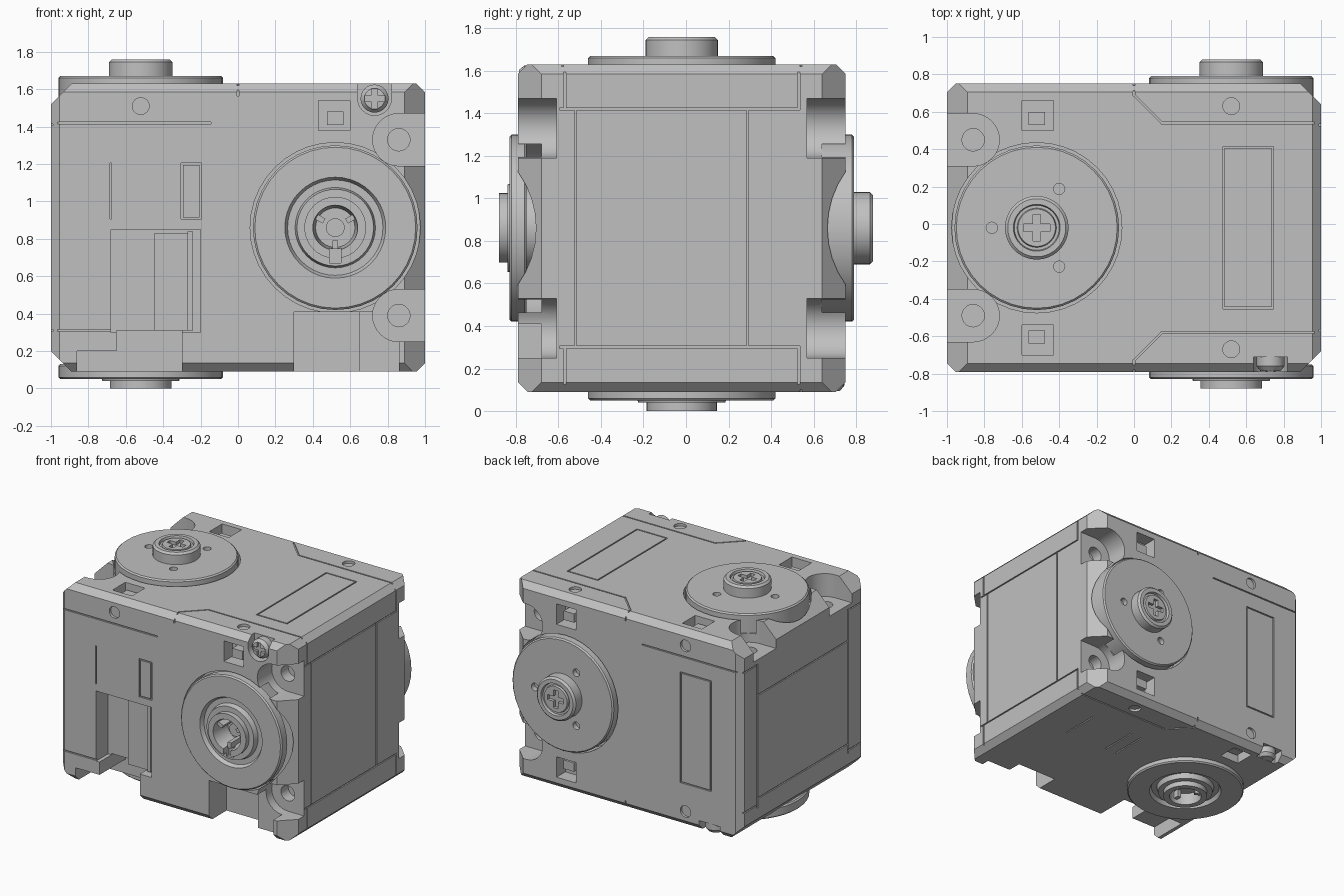
import bpy, bmesh
from math import pi, radians, sqrt, atan2
from mathutils import Matrix, Vector

cube = bpy.data.objects.get("Cube")
if cube:
    bpy.data.objects.remove(cube, do_unlink=True)

grey = bpy.data.materials.new("light_grey")
grey.use_nodes = True
grey.diffuse_color = (0.53, 0.53, 0.53, 1)
grey.node_tree.nodes["Principled BSDF"].inputs["Base Color"].default_value = grey.diffuse_color

# The block repeats under a half turn that swaps front/bottom and back/top
PLACE = Matrix.Translation((0, -0.02, 0.86))
TURN = Matrix(((-1, 0, 0, 0), (0, 0, 1, 0), (0, 1, 0, 0), (0, 0, 0, 1)))
FRONT = Matrix.Rotation(pi / 2, 4, 'X')
BACK = Matrix.Rotation(-pi / 2, 4, 'X')
SIDE = Matrix.Rotation(pi / 2, 4, 'Y')
HALF = 0.77


def finish(bm, name, frame):
    bm.transform(PLACE @ frame)
    bmesh.ops.recalc_face_normals(bm, faces=bm.faces)
    mesh = bpy.data.meshes.new(name)
    bm.to_mesh(mesh)
    bm.free()
    mesh.materials.append(grey)
    ob = bpy.data.objects.new(name, mesh)
    bpy.context.scene.collection.objects.link(ob)
    return ob


def smooth(ob):
    ob.data.polygons.foreach_set("use_smooth", [True] * len(ob.data.polygons))
    ob.data.set_sharp_from_angle(angle=radians(28))


def box(name, frame, a, b, h, spin=0):
    """Box between ranges a, b, h in a face frame, h pointing outwards."""
    bm = bmesh.new()
    bmesh.ops.create_cube(bm, size=1)
    mid = Vector([(r[0] + r[1]) / 2 for r in (a, b, h)])
    size = Vector([r[1] - r[0] for r in (a, b, h)])
    bm.transform(Matrix.Translation(mid) @ Matrix.Rotation(spin, 4, 'Z') @ Matrix.Diagonal(size).to_4x4())
    return finish(bm, name, frame)


def lathe(name, frame, a, b, profile, n=40):
    bm = bmesh.new()
    vs = [bm.verts.new((r, 0, h)) for r, h in profile]
    es = [bm.edges.new(p) for p in zip(vs, vs[1:])]
    bmesh.ops.spin(bm, geom=vs + es, cent=(0, 0, 0), axis=(0, 0, 1), angle=2 * pi, steps=n)
    bmesh.ops.remove_doubles(bm, verts=bm.verts, dist=1e-5)
    bm.transform(Matrix.Translation((a, b, 0)))
    return finish(bm, name, frame)


def rod(name, frame, a, b, r, low, high, n=24):
    return lathe(name, frame, a, b, [(0, low), (r, low), (r, high), (0, high)], n)


def groove(frame, points, h=HALF, width=0.01):
    """Thin engraved line along a path on a face."""
    out = []
    for p, q in zip(points, points[1:]):
        p, q = Vector(p), Vector(q)
        m, d = (p + q) / 2, q - p
        l, w = d.length / 2 + width / 2, width / 2
        out.append(box("groove", frame, (m.x - l, m.x + l), (m.y - w, m.y + w),
                       (h - 0.01, h + 0.02), atan2(d.y, d.x)))
    return out


def carve(ob, cutters):
    col = bpy.data.collections.new("cutters")
    bpy.context.scene.collection.children.link(col)
    for c in cutters:
        c.hide_render = True
        col.objects.link(c)
    mod = ob.modifiers.new("carve", 'BOOLEAN')
    mod.operand_type, mod.collection = 'COLLECTION', col
    mod.operation, mod.solver = 'DIFFERENCE', 'EXACT'
    mod.use_self = True
    dg = bpy.context.evaluated_depsgraph_get()
    mesh = bpy.data.meshes.new_from_object(ob.evaluated_get(dg))
    ob.modifiers.clear()
    ob.data = mesh
    for c in cutters:
        bpy.data.objects.remove(c, do_unlink=True)
    bpy.data.collections.remove(col)


# Body block with chamfered edges
bm = bmesh.new()
bmesh.ops.create_cube(bm, size=1)
bm.transform(Matrix.Diagonal((2, 2 * HALF, 2 * HALF, 1)))


def chamfer(normal, corner, size):
    n = Vector(normal).normalized()
    point = Vector(corner) - n * size / sqrt(2)
    res = bmesh.ops.bisect_plane(bm, geom=bm.verts[:] + bm.edges[:] + bm.faces[:],
                                 plane_co=point, plane_no=n, clear_outer=True)
    bmesh.ops.contextual_create(bm, geom=[e for e in res["geom_cut"] if isinstance(e, bmesh.types.BMEdge)])


for s in (-1, 1):
    for t in (-1, 1):
        chamfer((t, s, 0), (t, s * HALF, 0), 0.11 if t > 0 else 0.045)
        chamfer((t, 0, s), (t, 0, s * HALF), 0.11 if t < 0 else 0.045)
        chamfer((0, s, t), (0, s * HALF, t * HALF), 0.045)
body = finish(bm, "body", Matrix())

cut = []
for turn in (Matrix(), TURN):
    front, back, side = turn @ FRONT, turn @ BACK, turn @ SIDE
    for f in (front, back):
        # Round recess for the disc, and the screw pockets beside it
        cut.append(rod("recess", f, 0.52, 0, 0.455, 0.66, 1, 40))
        for s in (-1, 1):
            b = 0.47 * s
            cut.append(rod("pocket", f, 0.86, b, 0.14, 0.59, 1, 32))
            cut.append(box("pocket_mouth", f, (0.86, 1.1), (b - 0.14, b + 0.14), (0.59, 1)))
            cut.append(rod("pocket_hole", f, 0.86, b, 0.06, 0.5, 1, 20))
            # Square nut window, pin hole and cover seam
            if s > 0 or f is back:
                cut.append(box("window", f, (0.43, 0.6), sorted((s * 0.52, s * 0.68)), (0.66, 1)))
                cut.append(rod("pin_hole", f, -0.52, s * 0.65, 0.045, 0.75, 0.9))
                cut += groove(f, [(0, s * 0.79), (0, s * 0.71), (-0.15, s * 0.56), (-1.02, s * 0.56)])
    # Label outline
    cut += groove(back, [(-0.74, -0.43), (-0.48, -0.43), (-0.48, 0.43), (-0.74, 0.43), (-0.74, -0.43)])
    # Cable slot with its outlet at the lower edge
    cut.append(box("slot", front, (-0.68, -0.2), (-0.56, -0.01), (0.62, 1)))
    cut.append(box("outlet", front, (-0.65, -0.3), (-1, -0.55), (0.45, 1)))
    cut.append(box("wide_outlet", front, (-0.86, -0.3), (-1, -0.66), (0.45, 1)))
    cut += groove(front, [(-0.3, 0.05), (-0.2, 0.05), (-0.2, 0.34), (-0.3, 0.34), (-0.3, 0.05)])
    cut += groove(front, [(-0.68, 0.05), (-0.68, 0.34)])
    cut += groove(front, [(-1.02, -0.55), (-0.68, -0.55)])
    # Corner screw seat
    cut.append(rod("screw_seat", front, 0.73, 0.69, 0.09, 0.69, 1))
    cut.append(box("screw_mouth", front, (0.64, 0.82), (0.69, 1), (0.69, 1)))
    # End panel lines
    for s in (-1, 1):
        cut += groove(side, [(s * 0.56, -0.57), (s * 0.56, 0.55)], 1)
        cut += groove(side, [(s * 0.56, -0.55), (s * 0.79, -0.55)], 1)
        cut += groove(side, [(s * 0.56, 0.55), (s * 0.79, 0.55)], 1)
    for u in (-0.5, 0.31):
        cut += groove(side, [(-0.56, u), (0.56, u)], 1)
# Sloped face on the lower front edge
slope = Matrix.Rotation(3 * pi / 4, 4, 'X')
cut.append(box("slope", slope, (-0.3, 0.3), (-1, 1), (1.35 / sqrt(2), 1.5)))
carve(body, cut)
smooth(body)


def cross(frame, a, b, r, low, high):
    w = r * 0.28
    return [box("cross", frame, (a - r, a + r), (b - w, b + w), (low, high)),
            box("cross", frame, (a - w, a + w), (b - r, b + r), (low, high))]


hollow_disc = [(0, 0.64), (0.2, 0.64), (0.2, 0.73), (0.43, 0.73), (0.44, 0.74), (0.44, 0.8),
               (0.43, 0.81), (0.27, 0.81), (0.255, 0.78), (0.215, 0.78), (0.205, 0.82),
               (0.165, 0.82), (0.165, 0.86), (0.12, 0.86), (0.105, 0.7), (0, 0.7)]
idler_disc = [(0, 0.65), (0.43, 0.65), (0.44, 0.66), (0.44, 0.8), (0.43, 0.81), (0.17, 0.81),
              (0.17, 0.885), (0.155, 0.9), (0.125, 0.9), (0.12, 0.88), (0.105, 0.88),
              (0.1, 0.895), (0, 0.895)]

for turn, low_name, high_name in ((Matrix(), "front", "back"), (TURN, "bottom", "top")):
    front, back = turn @ FRONT, turn @ BACK
    # Driven disc with a hollow slotted hub
    disc = lathe(low_name + "_output_disc", front, 0.52, 0, hollow_disc)
    carve(disc, [box("hub_slot", front, (0.49, 0.55), (-0.19, -0.09), (0.79, 1))])
    smooth(disc)
    smooth(rod(low_name + "_hub_core", front, 0.52, 0, 0.05, 0.69, 0.76))
    for i in range(3):
        turned = front @ Matrix.Translation((0.52, 0, 0)) @ Matrix.Rotation(i * 2 * pi / 3 + pi / 6, 4, 'Z')
        box(low_name + "_hub_key", turned, (0.07, 0.115), (-0.015, 0.015), (0.69, 0.83))

    # Idler disc with centre screw and three small holes
    disc = lathe(high_name + "_idler_disc", back, 0.52, 0, idler_disc)
    holes = cross(back, 0.52, 0, 0.07, 0.87, 1)
    for i in range(3):
        p = Matrix.Rotation(i * 2 * pi / 3, 2) @ Vector((0.24, 0))
        holes.append(rod("disc_hole", back, 0.52 + p.x, p.y, 0.03, 0.77, 1, 16))
    carve(disc, holes)
    smooth(disc)

    # Corner screw
    screw = lathe(low_name + "_corner_screw", front, 0.73, 0.69,
                  [(0, 0.68), (0.075, 0.68), (0.075, 0.74), (0.055, 0.765), (0, 0.77)], 24)
    carve(screw, cross(front, 0.73, 0.69, 0.055, 0.745, 1))
    smooth(screw)

    # Nuts in the square windows, and the rib inside the cable slot
    for f, s, name in ((front, 1, low_name), (back, 1, high_name), (back, -1, high_name)):
        box(name + "_window_nut", f, (0.475, 0.565), sorted((s * 0.55, s * 0.62)), (0.64, 0.73))
    box(low_name + "_slot_rib", front, (-0.45, -0.27), (-0.55, -0.03), (0.6, 0.7))
    box(low_name + "_slot_ledge", front, (-0.27, -0.24), (-0.55, -0.02), (0.6, 0.72))
